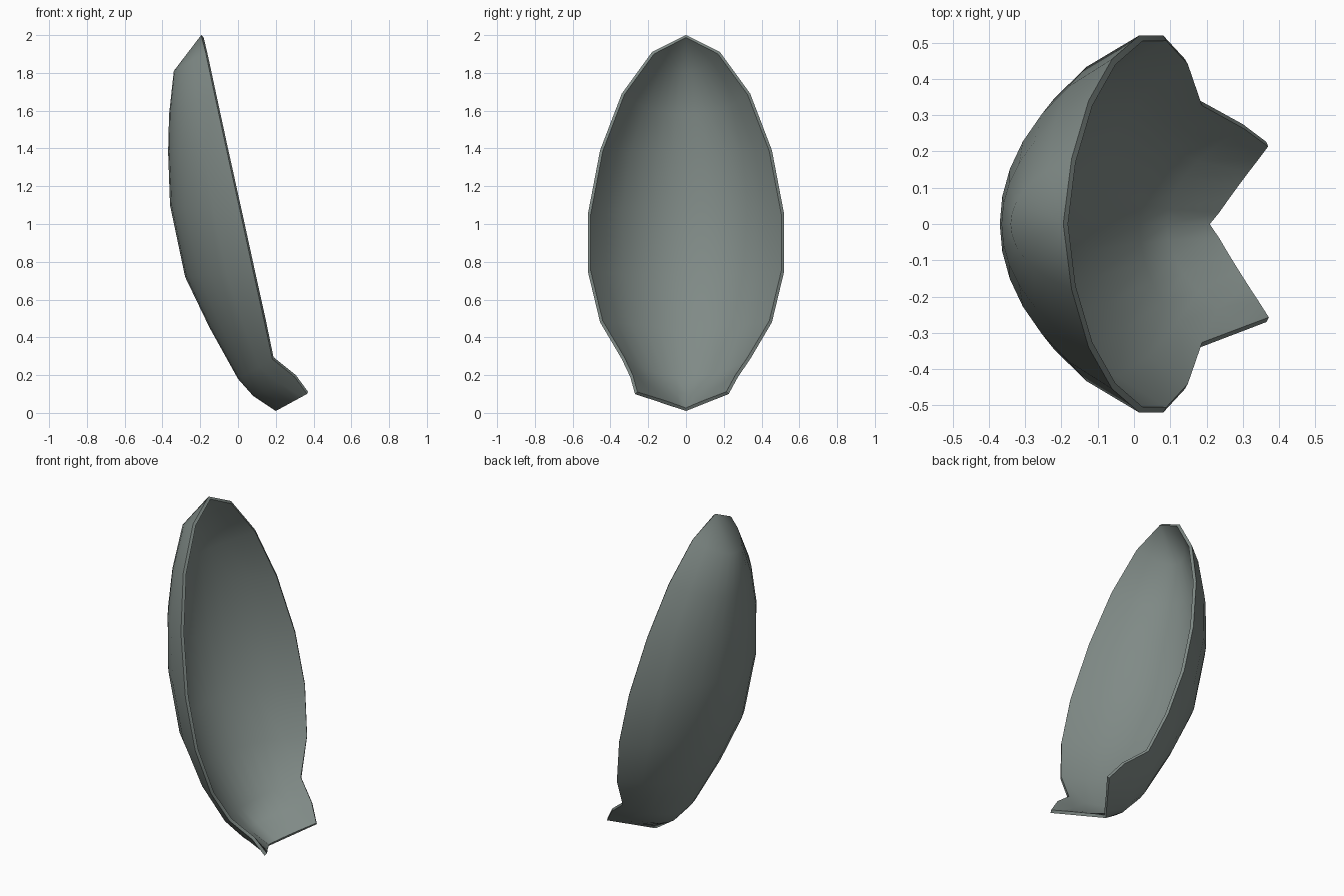
import bpy, bmesh

if "Cube" in bpy.data.objects:
    bpy.data.objects.remove(bpy.data.objects["Cube"])

mat = bpy.data.materials.new("grey green")
mat.diffuse_color = (0.215, 0.255, 0.24, 1)
mat.use_nodes = True
mat.node_tree.nodes["Principled BSDF"].inputs["Base Color"].default_value = mat.diffuse_color

# Rows from top to bottom: half width, rim x, rim z, spine x, spine z, fullness, y shift
ROWS = [
    (0.18, -0.172, 1.91, -0.34, 1.81, 0.8, 0),
    (0.34, -0.125, 1.69, -0.365, 1.58, 0.8, 0),
    (0.455, -0.06, 1.39, -0.37, 1.38, 0.8, 0),
    (0.52, 0.015, 1.05, -0.36, 1.10, 0.8, 0),
    (0.52, 0.08, 0.75, -0.28, 0.72, 0.8, 0),
    (0.455, 0.14, 0.48, -0.15, 0.45, 0.8, 0),
    (0.34, 0.182, 0.285, 0.00, 0.18, 0.8, 0),
    (0.285, 0.30, 0.19, 0.08, 0.09, 0.9, -0.01),
    (0.248, 0.365, 0.10, 0.20, 0.01, None, -0.022),   # straight V at the lip
]
N = 12  # segments across

bm = bmesh.new()
apex = bm.verts.new((-0.195, 0, 2.0))
grid = []
for w, rx, rz, sx, sz, full, dy in ROWS:
    row = []
    for i in range(N + 1):
        t = -1 + 2 * i / N
        depth = 1 - abs(t) if full is None else (1 - t * t) ** full
        row.append(bm.verts.new((rx + (sx - rx) * depth, t * w + dy * abs(t),
                                 rz + (sz - rz) * depth)))
    grid.append(row)

# Cap fan, then the bowl strips
for i in range(N):
    bm.faces.new((apex, grid[0][i], grid[0][i + 1]))
for a, b in zip(grid, grid[1:]):
    for i in range(N):
        bm.faces.new((a[i], b[i], b[i + 1], a[i + 1]))
bm.normal_update()
# Outside of the bowl faces -x
if sum(f.normal.x * f.calc_area() for f in bm.faces) > 0:
    bmesh.ops.reverse_faces(bm, faces=bm.faces[:])

me = bpy.data.meshes.new("shell_bowl")
bm.to_mesh(me)
bm.free()
me.materials.append(mat)
shell = bpy.data.objects.new("shell_bowl", me)
bpy.context.collection.objects.link(shell)

# Thin wall, grown inward
wall = shell.modifiers.new("wall", 'SOLIDIFY')
wall.thickness = 0.018
wall.offset = -1

bpy.context.view_layer.objects.active = shell
shell.select_set(True)
bpy.ops.object.modifier_apply(modifier="wall")
bpy.ops.object.shade_smooth_by_angle(angle=0.9)
